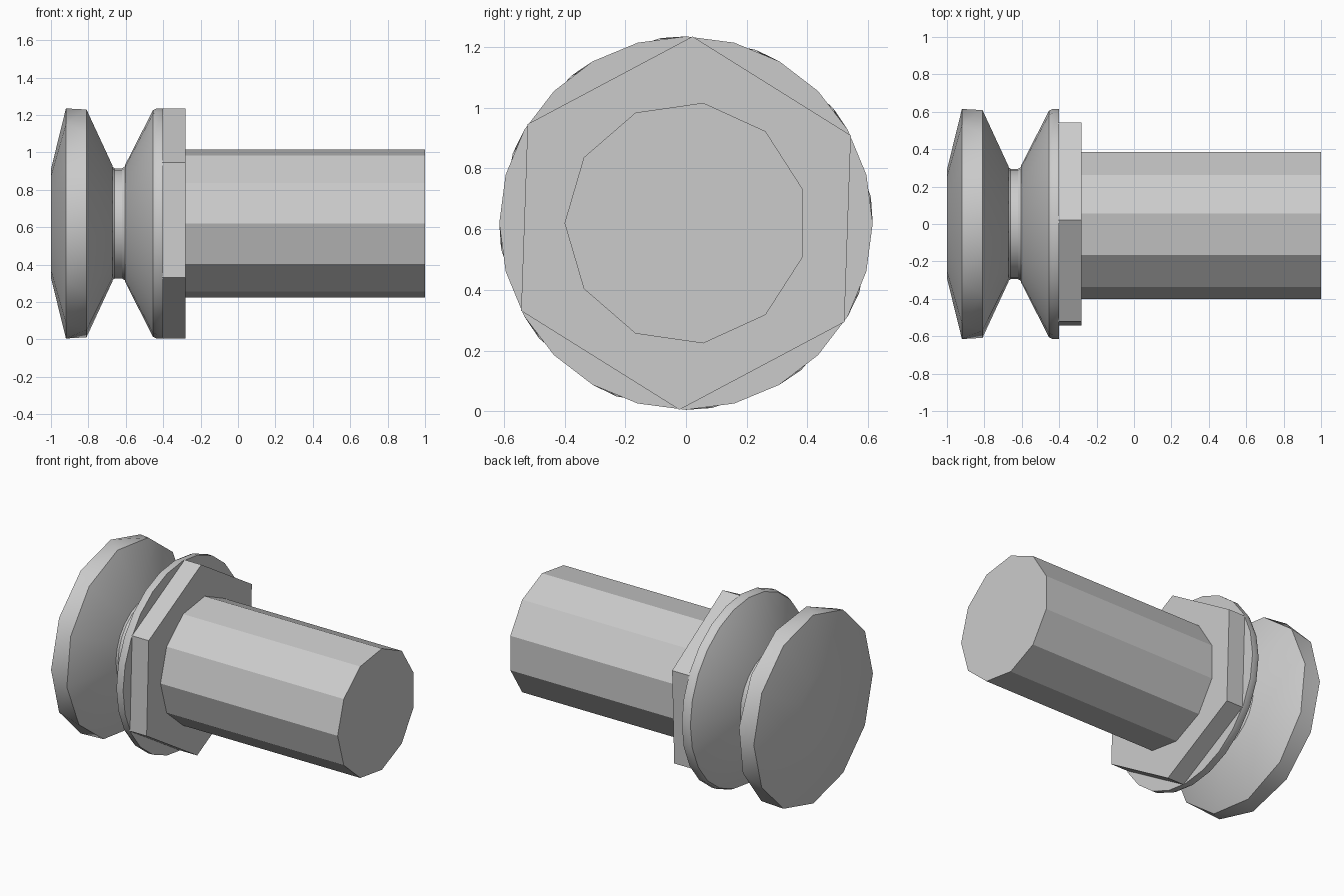
import bpy, bmesh, math

cube = bpy.data.objects.get("Cube")
if cube:
    bpy.data.objects.remove(cube, do_unlink=True)

AXIS_Z = 0.62

steel = bpy.data.materials.new("grey_steel")
steel.use_nodes = True
steel.diffuse_color = (0.6, 0.6, 0.6, 1)
steel.node_tree.nodes["Principled BSDF"].inputs["Base Color"].default_value = (0.6, 0.6, 0.6, 1)


def lathe(name, profile, sides, smooth=True):
    """Turn a profile of (x, radius, twist in degrees) about the long axis."""
    bm = bmesh.new()
    rings = []
    for x, r, twist in profile:
        angles = [math.radians(twist) + math.tau * i / sides for i in range(sides)]
        rings.append([bm.verts.new((x, r * math.cos(a), AXIS_Z + r * math.sin(a)))
                      for a in angles])
    for k in range(len(rings) - 1):
        twisted = profile[k][2] != profile[k + 1][2]
        for i in range(sides):
            j = (i + 1) % sides
            a, b = rings[k][i], rings[k][j]
            c, d = rings[k + 1][j], rings[k + 1][i]
            if twisted:
                bm.faces.new((a, b, d))
                bm.faces.new((b, c, d))
            else:
                bm.faces.new((a, b, c, d))
    bm.faces.new(rings[0])
    bm.faces.new(rings[-1])
    bmesh.ops.recalc_face_normals(bm, faces=bm.faces)
    mesh = bpy.data.meshes.new(name)
    bm.to_mesh(mesh)
    bm.free()
    mesh.materials.append(steel)
    obj = bpy.data.objects.new(name, mesh)
    bpy.context.collection.objects.link(obj)
    if smooth:
        bpy.ops.object.select_all(action='DESELECT')
        obj.select_set(True)
        bpy.context.view_layer.objects.active = obj
        bpy.ops.object.shade_smooth_by_angle(angle=math.radians(30))
    return obj


# Bevelled head disc with a faceted rim, tapering to the neck
lathe("head_disc", [(-1, 0.29, 0), (-0.92, 0.615, 0),
                    (-0.81, 0.615, 8), (-0.67, 0.31, 8)], 12)

# Narrow waist between the two cones
lathe("neck", [(-0.68, 0.31, 0), (-0.66, 0.295, 0),
               (-0.62, 0.295, 0), (-0.595, 0.31, 0)], 24)

# Cone flaring out to the rear flange
lathe("flange", [(-0.605, 0.31, 0), (-0.455, 0.605, 0),
                 (-0.435, 0.615, 0), (-0.4, 0.615, 0)], 24)

# Hexagonal collar
lathe("hex_collar", [(-0.405, 0.615, 28), (-0.28, 0.615, 28)], 6, smooth=False)

# Eleven-sided shaft
lathe("shaft", [(-0.3, 0.4, 180), (1, 0.4, 180)], 11, smooth=False)
